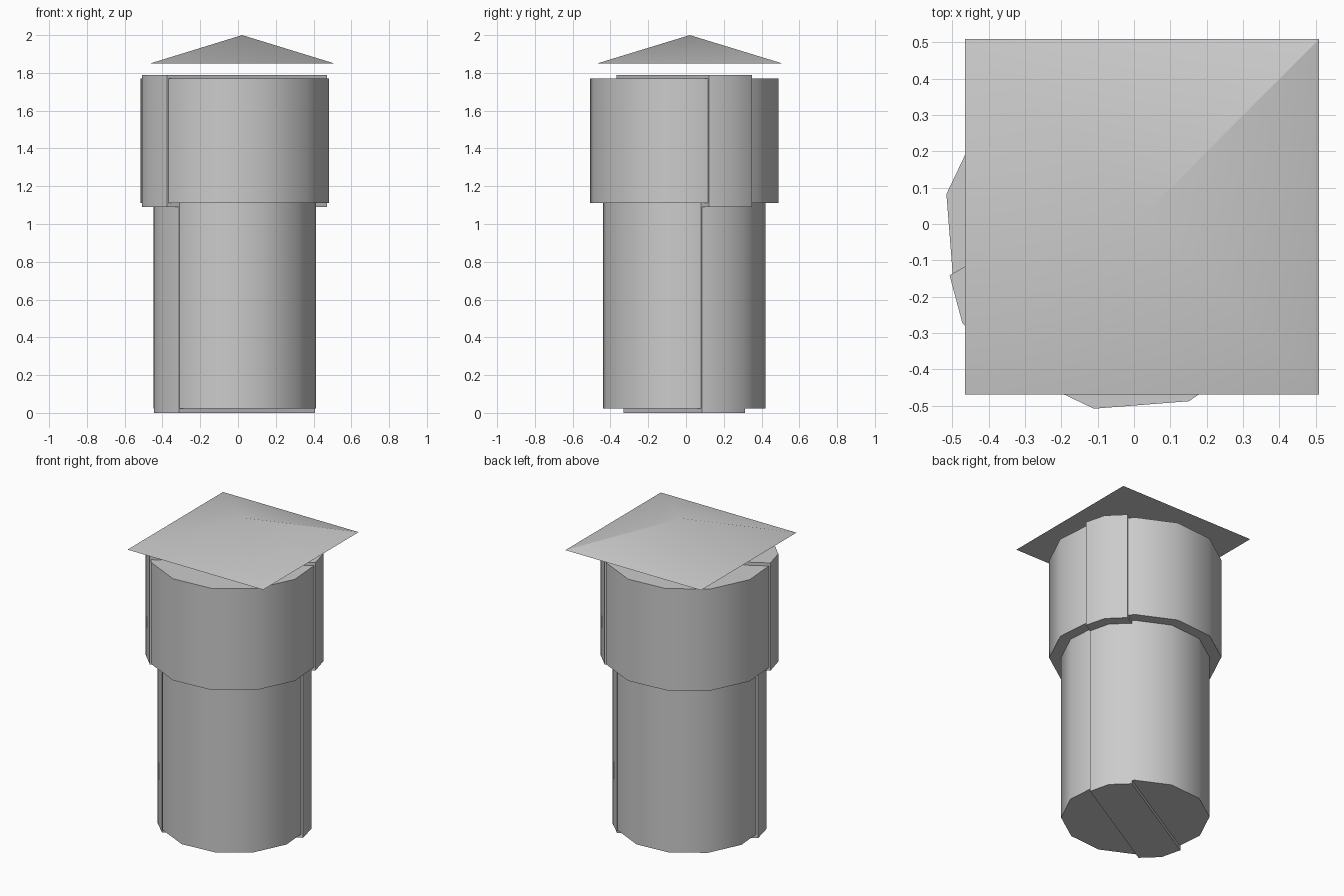
import bpy, bmesh
from math import sin, cos, asin, radians
from mathutils import Vector

cube = bpy.data.objects.get("Cube")
if cube:
    bpy.data.objects.remove(cube, do_unlink=True)

grey = bpy.data.materials.new("plain grey")
grey.use_nodes = True
colour = (0.6, 0.6, 0.6, 1)
grey.diffuse_color = colour
grey.node_tree.nodes["Principled BSDF"].inputs["Base Color"].default_value = colour

CENTRE = Vector((-0.018, -0.01))
SLAB_ANGLE = radians(30)
HALF_WIDTH = 0.131


def finish(name, bm):
    bmesh.ops.recalc_face_normals(bm, faces=bm.faces)
    mesh = bpy.data.meshes.new(name)
    bm.to_mesh(mesh)
    bm.free()
    mesh.materials.append(grey)
    obj = bpy.data.objects.new(name, mesh)
    bpy.context.collection.objects.link(obj)
    bpy.ops.object.select_all(action='DESELECT')
    obj.select_set(True)
    bpy.context.view_layer.objects.active = obj
    bpy.ops.object.shade_smooth_by_angle(angle=radians(35))
    return obj


def prism(name, outline, bottom, top):
    """Extrude polar outline points (radius, angle) between two heights."""
    bm = bmesh.new()
    verts = [bm.verts.new((CENTRE.x + r * cos(a), CENTRE.y + r * sin(a), bottom))
             for r, a in outline]
    face = bm.faces.new(verts)
    ext = bmesh.ops.extrude_face_region(bm, geom=[face], use_keep_orig=True)
    moved = [v for v in ext["geom"] if isinstance(v, bmesh.types.BMVert)]
    bmesh.ops.translate(bm, verts=moved, vec=(0, 0, top - bottom))
    return finish(name, bm)


def drum(radius):
    return [(radius, radians(19.5 + 30 * k)) for k in range(12)]


def slab(radius):
    """Straight bar across the drum with a blunt point at each end."""
    spread = asin(HALF_WIDTH / radius)
    return [(radius + (0.018 if s == 0 else 0), SLAB_ANGLE + turn + s * spread)
            for turn in (0, radians(180)) for s in (-1, 0, 1)]


# Shaft and wider collar, each crossed by a slightly taller bar
for part, radius, bottom, top in (("shaft", 0.437, 0.0, 1.09),
                                  ("collar", 0.507, 1.09, 1.79)):
    inset = 0.024 if part == "shaft" else 0.02
    raised_top = top + 0.02 if part == "shaft" else top - 0.02
    prism(part + "_drum", drum(radius), bottom + inset, raised_top)
    prism(part + "_cross_bar", slab(radius), bottom, top)

# Floating square pyramid cap
bm = bmesh.new()
corners = [bm.verts.new((x, y, 1.85)) for x, y in
           ((-0.465, -0.47), (0.51, -0.47), (0.51, 0.51), (-0.465, 0.51))]
apex = bm.verts.new((0.022, 0.02, 2.0))
bm.faces.new(corners)
for i in range(4):
    bm.faces.new((corners[i], corners[(i + 1) % 4], apex))
roof = finish("roof_cap", bm)

# One hard ridge where the smooth roof surface is split
for edge in roof.data.edges:
    a, b = (roof.data.vertices[i].co for i in edge.vertices)
    if abs(a.z - b.z) > 0.1 and min(a.x, b.x) > 0 and min(a.y, b.y) > 0:
        edge.use_edge_sharp = True
